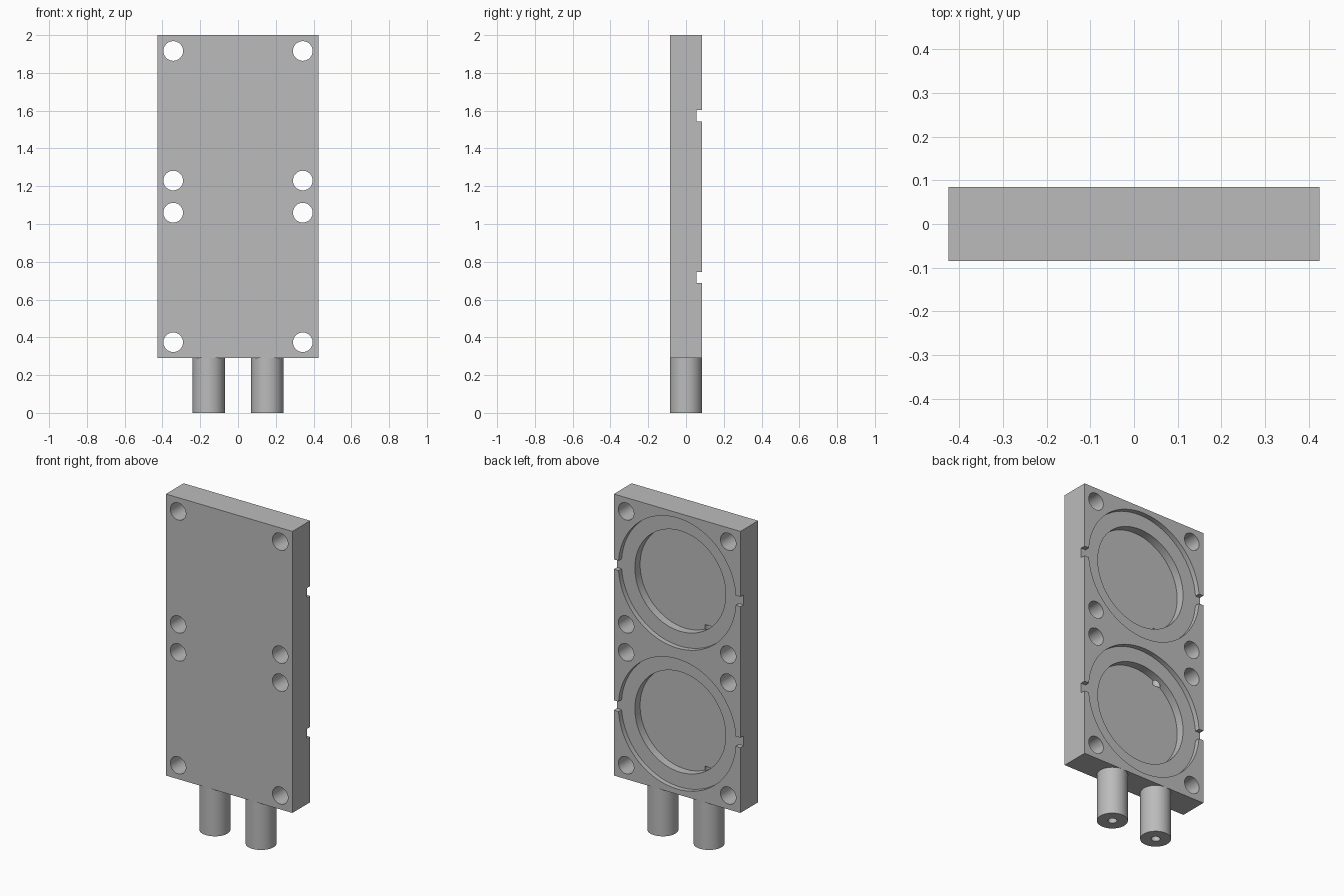
import bpy
import math

cube = bpy.data.objects.get("Cube")
if cube:
    bpy.data.objects.remove(cube, do_unlink=True)

metal = bpy.data.materials.new("grey metal")
metal.use_nodes = True
grey = (0.5, 0.5, 0.5, 1)
metal.diffuse_color = grey
metal.node_tree.nodes["Principled BSDF"].inputs["Base Color"].default_value = grey

PLATE_BOTTOM, TOP = 0.29, 2.0
HALF_W, HALF_D = 0.425, 0.085
LEDGE_Y, FLOOR_Y = 0.055, 0.005
POCKETS = (0.717, 1.573)
PIPE_X = 0.155


def box(name, lo, hi):
    bpy.ops.mesh.primitive_cube_add(size=1, location=[(a + b) / 2 for a, b in zip(lo, hi)])
    ob = bpy.context.object
    ob.name = name
    ob.scale = [b - a for a, b in zip(lo, hi)]
    bpy.ops.object.transform_apply(location=True, rotation=True, scale=True)
    ob.data.materials.append(metal)
    return ob


def cylinder(name, radius, start, end, x, other, axis="Z", sides=64):
    """Cylinder from start to end along Y or Z; other is its z or y position."""
    mid = (start + end) / 2
    along_y = axis == "Y"
    bpy.ops.mesh.primitive_cylinder_add(
        vertices=sides, radius=radius, depth=end - start,
        location=(x, mid, other) if along_y else (x, other, mid),
        rotation=(math.pi / 2 if along_y else 0, 0, 0))
    ob = bpy.context.object
    ob.name = name
    bpy.ops.object.transform_apply(location=True, rotation=True, scale=True)
    ob.data.materials.append(metal)
    return ob


def cut(target, cutters):
    """Subtract each cutter, then remove it."""
    for cutter in cutters:
        cutter.hide_render = True
        mod = target.modifiers.new("cut", "BOOLEAN")
        mod.operation, mod.solver, mod.object = "DIFFERENCE", "EXACT", cutter
        bpy.context.view_layer.objects.active = target
        bpy.ops.object.modifier_apply(modifier=mod.name)
        bpy.data.objects.remove(cutter, do_unlink=True)


def smooth(ob):
    bpy.ops.object.select_all(action="DESELECT")
    ob.select_set(True)
    bpy.context.view_layer.objects.active = ob
    bpy.ops.object.shade_smooth_by_angle(angle=math.radians(30))


# Plate
plate = box("plate", (-HALF_W, -HALF_D, PLATE_BOTTOM), (HALF_W, HALF_D, TOP))
cutters = []

# Two stepped round pockets in the back, each with a notch to either side
for z in POCKETS:
    cutters.append(cylinder("ledge_cutter", 0.395, LEDGE_Y, 0.2, 0, z, "Y", 128))
    cutters.append(cylinder("pocket_cutter", 0.305, FLOOR_Y, 0.2, 0, z, "Y", 128))
    for side in (-1, 1):
        xs = sorted((side * 0.37, side * 0.5))
        cutters.append(box("notch_cutter", (xs[0], LEDGE_Y, z - 0.03), (xs[1], 0.2, z + 0.03)))

    # Four screw holes around each pocket
    for side in (-1, 1):
        for dz in (-0.343, 0.343):
            cutters.append(cylinder("screw_cutter", 0.052, -0.2, 0.2, side * 0.343, z + dz, "Y", 48))

# Fluid channels inside the plate
cutters.append(cylinder("inlet_cutter", 0.025, 0.2, 0.465, -PIPE_X, 0, sides=32))
cutters.append(cylinder("link_cutter", 0.025, 0.965, 1.325, -PIPE_X, 0, sides=32))
cutters.append(cylinder("outlet_cutter", 0.025, 0.2, 0.4, PIPE_X, 0, sides=32))
cut(plate, cutters)
smooth(plate)

# Hollow pipes below the plate
for side, label in ((1, "left"), (-1, "right")):
    pipe = cylinder(label + "_pipe", 0.085, 0, PLATE_BOTTOM, side * PIPE_X, 0)
    cut(pipe, [cylinder("bore_cutter", 0.025, -0.1, 0.5, side * PIPE_X, 0, sides=32)])
    smooth(pipe)
